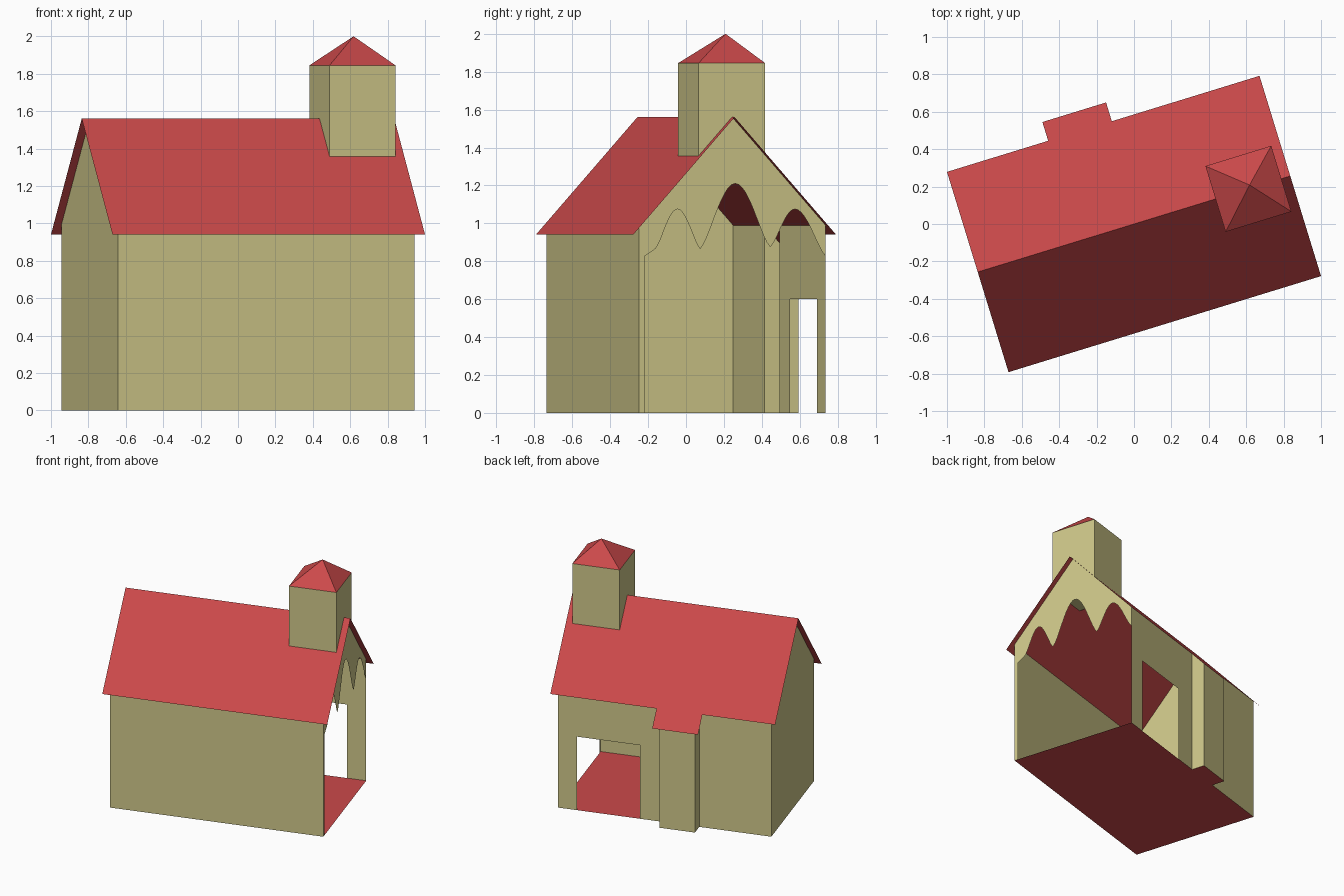
import bpy, bmesh, math
from mathutils import Vector

cube = bpy.data.objects.get("Cube")
if cube:
    bpy.data.objects.remove(cube, do_unlink=True)


def material(name, rgb):
    m = bpy.data.materials.new(name)
    m.use_nodes = True
    m.diffuse_color = (*rgb, 1)
    m.node_tree.nodes["Principled BSDF"].inputs["Base Color"].default_value = (*rgb, 1)
    return m


TAN = material("tan_wall", (0.62, 0.57, 0.25))
RED = material("red_roof", (0.60, 0.067, 0.069))

TURN = math.radians(17.08)             # the house stands turned on its base
LEN, WID = 0.83, 0.515                 # wall half length and half width
ROOF_LEN, ROOF_WID = 0.874, 0.56       # roof half length and half width
RIDGE, EAVE = 1.56, 0.94
BAY_A, BAY_B, BAY_OUT = -0.27, 0.005, 0.62


def roof_z(v):
    return RIDGE - (RIDGE - EAVE) * abs(v) / ROOF_WID


def sheets(name, mat, panels):
    """Thin panels, each a list of points and the direction it faces."""
    bm = bmesh.new()
    for pts, out in panels:
        face = bm.faces.new([bm.verts.new(p) for p in pts])
        face.normal_update()
        if face.normal.dot(Vector(out)) < 0:
            face.normal_flip()
    bmesh.ops.remove_doubles(bm, verts=bm.verts, dist=0.0001)
    mesh = bpy.data.meshes.new(name)
    bm.to_mesh(mesh)
    bm.free()
    mesh.materials.append(mat)
    ob = bpy.data.objects.new(name, mesh)
    ob.rotation_euler.z = TURN
    bpy.context.collection.objects.link(ob)
    return ob


def along(v, pts):                     # points on a long wall
    return [(u, v, z) for u, z in pts]


def across(u, pts):                    # points on an end wall
    return [(u, v, z) for v, z in pts]


FRONT, BACK, PLUS, MINUS, UP, DOWN = (
    (0, -1, 0), (0, 1, 0), (1, 0, 0), (-1, 0, 0), (0, 0, 1), (0, 0, -1))
TOP = roof_z(WID)

# Floor, including the bay
sheets("floor", RED, [([(u, v, 0) for u, v in (
    (-LEN, -WID), (LEN, -WID), (LEN, WID), (BAY_B, WID), (BAY_B, BAY_OUT),
    (BAY_A, BAY_OUT), (BAY_A, WID), (-LEN, WID))], UP)])

# Long walls; the back one has a doorway and opens into the bay
sheets("front_wall", TAN, [
    (along(-WID, [(-LEN, 0), (LEN, 0), (LEN, TOP), (-LEN, TOP)]), FRONT)])
D0, D1, DOOR_TOP = 0.19, 0.68, 0.6
sheets("back_wall", TAN, [
    (along(WID, [(-LEN, 0), (BAY_A, 0), (BAY_A, TOP), (-LEN, TOP)]), BACK),
    (along(WID, [(BAY_B, 0), (D0, 0), (D0, TOP), (BAY_B, TOP)]), BACK),
    (along(WID, [(D0, DOOR_TOP), (D1, DOOR_TOP), (D1, TOP), (D0, TOP)]), BACK),
    (along(WID, [(D1, 0), (LEN, 0), (LEN, TOP), (D1, TOP)]), BACK)])

# Bay on the back wall
bay_top = roof_z(BAY_OUT)
side = [(WID, 0), (BAY_OUT, 0), (BAY_OUT, bay_top), (WID, TOP)]
sheets("bay", TAN, [
    (along(BAY_OUT, [(BAY_A, 0), (BAY_B, 0), (BAY_B, bay_top), (BAY_A, bay_top)]), BACK),
    (across(BAY_A, side), MINUS),
    (across(BAY_B, side), PLUS)])

# Closed gable
sheets("closed_gable", TAN, [(across(-LEN, [
    (-WID, 0), (WID, 0), (WID, TOP), (0, RIDGE), (-WID, TOP)]), MINUS)])


# Open gable: a row of three pointed waves forms the top of the opening
def wave(v0, z0, vp, zp, v1, z1, steps=10):
    pts = []
    for i in range(-steps, steps):
        t = i / steps
        v = vp + t * ((vp - v0) if t < 0 else (v1 - vp))
        low = z0 if t < 0 else z1
        pts.append((v, low + (zp - low) * max(0, math.cos(t * math.pi / 2)) ** 1.4))
    return pts


JAMB = -0.485
curve = [(JAMB, 0.825)]
curve += wave(-0.425, 0.865, -0.302, 1.075, -0.177, 0.865)
curve += wave(-0.177, 0.865, 0.017, 1.21, 0.21, 0.875)
curve += wave(0.21, 0.875, 0.346, 1.075, WID, 0.83)
curve.append((WID, 0.83))
columns = []
for (v0, z0), (v1, z1) in zip(curve, curve[1:]):
    quad = [(v0, z0), (v1, z1), (v1, roof_z(v1))]
    if v0 < 0 < v1:
        quad.append((0, RIDGE))
    columns.append((across(LEN, quad + [(v0, roof_z(v0))]), PLUS))
columns.append((across(LEN, [(-WID, 0), (JAMB, 0), (JAMB, 0.825),
                             (JAMB, roof_z(JAMB)), (-WID, TOP)]), PLUS))
sheets("open_gable", TAN, columns)


# Roof slopes, and the small slope carried on over the bay
def slope(u0, u1, v0, v1):
    return ([(u0, v0, roof_z(v0)), (u1, v0, roof_z(v0)),
             (u1, v1, roof_z(v1)), (u0, v1, roof_z(v1))], UP)


sheets("main_roof", RED, [slope(-ROOF_LEN, ROOF_LEN, 0, s * ROOF_WID) for s in (-1, 1)])
sheets("bay_roof", RED, [slope(-0.308, 0.048, ROOF_WID, 0.665)])

# Tower astride the ridge, with a pyramid cap
TU, TH, Z0, Z1 = 0.64, 0.184, 1.355, 1.845
ring = [(TU - TH, -TH), (TU + TH, -TH), (TU + TH, TH), (TU - TH, TH)]
apex = (0.652, 0.018, 2.0)
walls, cap = [([(*p, Z0) for p in ring], DOWN)], []
for i, out in enumerate((FRONT, PLUS, BACK, MINUS)):
    a, b = ring[i], ring[(i + 1) % 4]
    walls.append(([(*a, Z0), (*b, Z0), (*b, Z1), (*a, Z1)], out))
    cap.append(([(*a, Z1), (*b, Z1), apex], UP))
sheets("tower", TAN, walls)
sheets("tower_roof", RED, cap)
